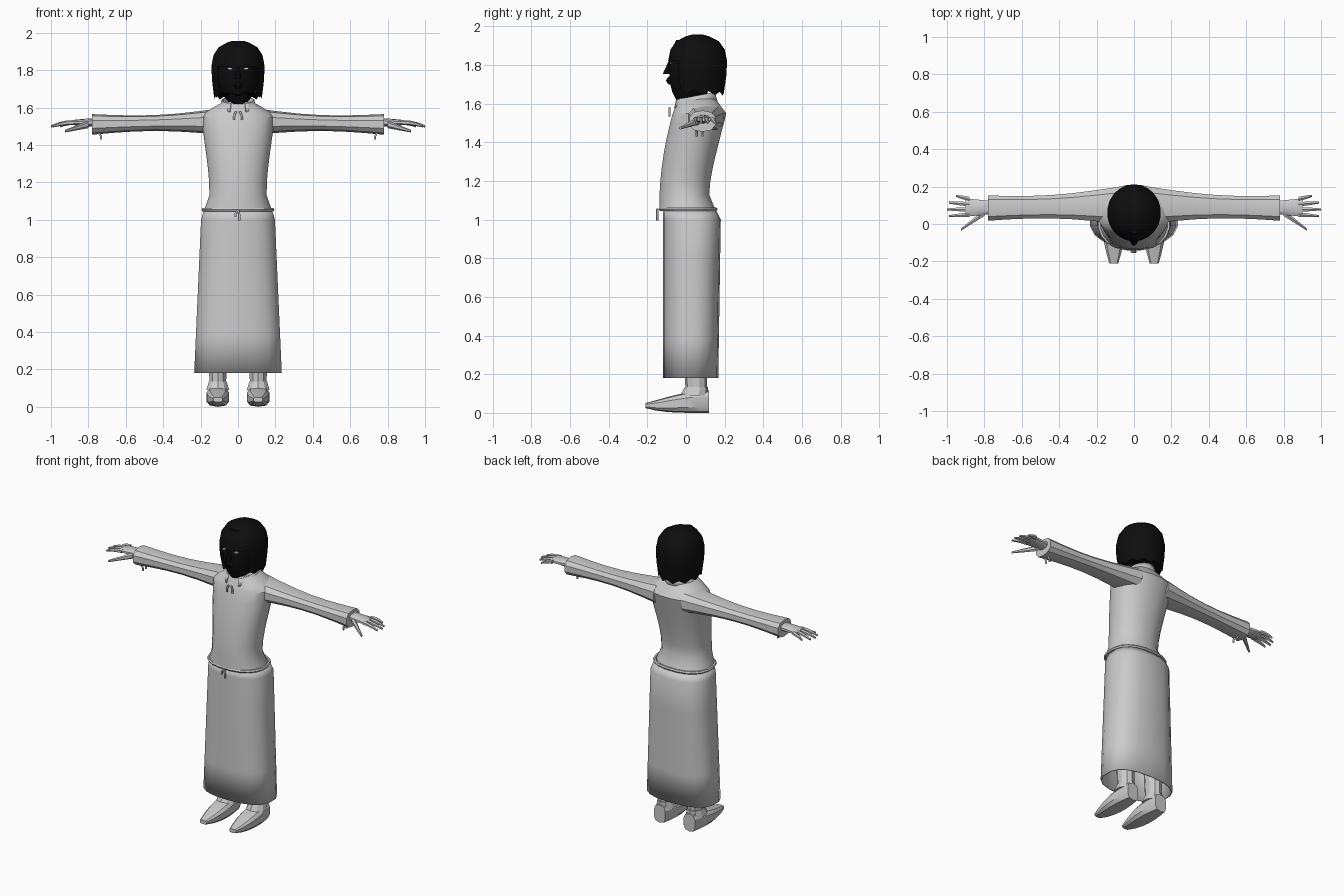
import bpy, bmesh, math
from math import sin, cos, pi, sqrt
from mathutils import Vector

if "Cube" in bpy.data.objects:
    bpy.data.objects.remove(bpy.data.objects["Cube"], do_unlink=True)


def material(name, value):
    mat = bpy.data.materials.new(name)
    mat.use_nodes = True
    rgba = (value, value, value, 1)
    mat.diffuse_color = rgba
    mat.node_tree.nodes["Principled BSDF"].inputs["Base Color"].default_value = rgba
    return mat


GREY = material("light grey", 0.6)
BLACK = material("near black", 0.004)
WHITE = material("eye white", 0.8)
X_AXIS, Y_AXIS, Z_AXIS = Vector((1, 0, 0)), Vector((0, 1, 0)), Vector((0, 0, 1))
PLANES = {"x": (Y_AXIS, Z_AXIS), "y": (X_AXIS, Z_AXIS), "z": (X_AXIS, Y_AXIS)}


def mix(start, end, t):
    return start + (end - start) * t


# Sample a rule from its start to its end
def sample(rule, count):
    return [rule(i / count) for i in range(count + 1)]


# Upright sections from height, half width, front and back
def upright(rows, x=0):
    return [((x, (front + back) / 2, z), width, (back - front) / 2)
            for z, width, front, back in rows]


def bulge(value, power):
    return math.copysign(abs(value) ** power, value)


# Skin a row of rounded sections, each given as centre and two radii
def loft(name, rings, mat, axis="z", sides=10, power=1.0, caps=True, lift=None, keep=None):
    across, up = PLANES[axis]
    bm = bmesh.new()
    loops = []
    for row, (centre, a, b) in enumerate(rings):
        loop = []
        for i in range(sides):
            angle = 2 * pi * (i + 0.5) / sides
            point = Vector(centre)
            point += across * a * bulge(cos(angle), power)
            point += up * b * bulge(sin(angle), power)
            if lift:
                point.z += lift(row, i, angle)
            loop.append(bm.verts.new(point))
        loops.append(loop)
    for row, (low, high) in enumerate(zip(loops, loops[1:])):
        for i in range(sides):
            j = (i + 1) % sides
            if keep is None or keep(row, 2 * pi * j / sides):
                bm.faces.new((low[i], low[j], high[j], high[i]))
    if caps:
        bm.faces.new(loops[0])
        bm.faces.new(loops[-1])
    bmesh.ops.recalc_face_normals(bm, faces=bm.faces)
    mesh = bpy.data.meshes.new(name)
    bm.to_mesh(mesh)
    bm.free()
    mesh.materials.append(mat)
    part = bpy.data.objects.new(name, mesh)
    bpy.context.collection.objects.link(part)
    bpy.ops.object.select_all(action="DESELECT")
    part.select_set(True)
    bpy.context.view_layer.objects.active = part
    bpy.ops.object.shade_smooth_by_angle(angle=math.radians(28))
    return part


def thicken(part):
    shell = part.modifiers.new("thickness", "SOLIDIFY")
    shell.thickness = 0.007
    shell.offset = -1


# Thin tie hanging from a point
def cord(name, x, y, z, sway, drop):
    curve = bpy.data.curves.new(name, "CURVE")
    curve.dimensions = "3D"
    curve.bevel_depth = 0.006
    curve.bevel_resolution = 1
    curve.use_fill_caps = True
    spline = curve.splines.new("POLY")
    spline.points.add(2)
    for i, point in enumerate(spline.points):
        point.co = (x + sway * sin(i), y, z - drop * i / 2, 1)
    curve.materials.append(GREY)
    bpy.context.collection.objects.link(bpy.data.objects.new(name, curve))


# Long skirt, tucked in at the waist
def skirt_row(t):
    return mix(0.18, 1, t), mix(0.237, 0.2, t), -0.12, mix(0.167, 0.18, t)


skirt_rows = sample(skirt_row, 4) + [(1.05, 0.185, -0.12, 0.155)]
thicken(loft("skirt", upright(skirt_rows), GREY, sides=18, power=0.8, caps=False))


# Blouse with a narrow waist and sloping shoulders
def bodice_row(t):
    waist = sin(pi * sqrt(t))
    return (mix(1.06, 1.55, t), mix(0.18, 0.2, t) - 0.03 * waist,
            mix(-0.14, -0.07, t * t), mix(0.15, 0.21, t) - 0.04 * waist)


def shoulder_row(t):
    return (mix(1.55, 1.63, t), mix(0.2, 0.08, t ** 1.3),
            mix(-0.07, -0.04, t), mix(0.21, 0.15, t))


blouse_rows = sample(bodice_row, 7) + sample(shoulder_row, 3)[1:]
loft("blouse", upright(blouse_rows), GREY, sides=20, power=0.9)


# Belt cord and its tie
def belt_row(t):
    out = 0.01 * cos(2 * pi * t)
    return 1.054 + 0.01 * sin(2 * pi * t), 0.187 + out, -0.132 - out, 0.155 + out


loft("belt", upright(sample(belt_row, 6)), GREY, sides=20, power=0.85, caps=False)
for sway, drop in ((0.01, 0.06), (-0.015, 0.04)):
    cord("belt_tie", 0, -0.148, 1.055, sway, drop)


# Open collar, dipping toward a front notch
def collar_row(t):
    return mix(1.595, 1.64, t), mix(0.1, 0.088, t), mix(-0.075, -0.062, t), mix(0.165, 0.15, t)


thicken(loft("collar", upright(sample(collar_row, 1)), GREY, sides=20, caps=False,
             lift=lambda row, i, angle: 0.02 * sin(angle),
             keep=lambda row, angle: sin(angle) > -0.94))
for side in (-1, 1):
    cord("collar_tie", side * 0.01, -0.085, 1.58, side * 0.012, 0.045)


# Head, neck and features
def head_row(t):
    swell = sin(pi * mix(0.05, 0.95, t))
    return mix(1.62, 1.93, t), 0.11 * sqrt(swell), -0.09 * swell ** 0.3, 0.05 + 0.13 * swell


def nose_row(t):
    return mix(1.755, 1.82, t), mix(0.018, 0.008, t), mix(-0.12, -0.09, t), -0.06


def lip_row(t):
    swell = sin(pi * t)
    return mix(1.7, 1.74, t), mix(0.01, 0.027, swell), mix(-0.09, -0.105, swell), -0.06


loft("neck", upright(sample(lambda t: (mix(1.56, 1.72, t), 0.055, -0.04, 0.11), 1)), BLACK)
loft("head", upright(sample(head_row, 8)), BLACK, sides=16)
loft("nose", upright(sample(nose_row, 2)), BLACK, sides=6)
loft("lips", upright(sample(lip_row, 4)), BLACK, sides=8)


# Bobbed hair with a jagged hem and an opening for the face
def hair_ring(t):
    height = 1 - (1 - t) ** 2
    size = max(0.2, sqrt(1 - height ** 6)) * mix(0.88, 1, min(1, 4 * t))
    return (0, 0.06, mix(1.65, 1.957, height)), 0.146 * size, 0.155 * size


loft("hair", sample(hair_ring, 6), BLACK, sides=22,
     lift=lambda row, i, angle: 0.02 * (i % 2) - 0.01 * sin(angle) if row == 0 else 0,
     keep=lambda row, angle: row > 1 or sin(angle) > -0.75)

# Paired arms, legs and eyes
for side, label in ((1, "left_"), (-1, "right_")):

    def sleeve_ring(t):
        slim = 0.02 * sin(pi * t)
        return ((side * mix(0.1, 0.78, t), mix(0.1, 0.085, t), mix(1.525, 1.51, t)),
                mix(0.1, 0.07, t) - slim, mix(0.07, 0.055, t) - slim)

    def palm_ring(t):
        return ((side * mix(0.74, 0.9, t), 0.088, 1.52),
                mix(0.034, 0.051, t), mix(0.023, 0.011, t * t))

    def finger_ring(t):
        reach = 1 - 0.012 * (finger - 1) ** 2
        spread = 0.05 + 0.028 * finger + 0.008 * (finger - 1) * t
        radius = mix(0.013, 0.006, t * t)
        return (side * mix(0.88, reach, t), spread, 1.52 - 0.02 * t * t), radius, radius

    def thumb_ring(t):
        radius = mix(0.02, 0.007, t)
        return (side * mix(0.8, 0.925, t), mix(0.06, -0.03, t), mix(1.51, 1.474, t)), radius, radius

    def shoe_ring(t):
        half = mix(0.058, 0.013, t * t)
        return ((side * 0.108, mix(0.12, -0.21, t), half + 0.025 * t ** 4),
                0.025 + 0.037 * sin(pi * mix(0.15, 1, t)), half)

    def leg_row(t):
        return mix(0.08, 0.9, t), mix(0.045, 0.075, t), mix(0, -0.05, t), mix(0.107, 0.13, t)

    def ankle_row(t):
        return mix(0.09, 0.135, t), mix(0.064, 0.05, t), mix(-0.03, -0.005, t), 0.115

    def eye_ring(t):
        return (side * 0.045, mix(-0.075, -0.084, t), 1.808), 0.012, 0.006

    loft(label + "sleeve", sample(sleeve_ring, 6), GREY, "x", power=0.8)
    for y in (0.055, 0.085):
        cord(label + "cuff_tie", side * 0.745, y, 1.465, side * -0.015, 0.035)
    loft(label + "palm", sample(palm_ring, 4), GREY, "x", power=0.85)
    for finger in range(4):
        loft(label + "finger", sample(finger_ring, 3), GREY, "x", sides=6)
    loft(label + "thumb", sample(thumb_ring, 3), GREY, "x", sides=6)
    loft(label + "leg", upright(sample(leg_row, 2), side * 0.108), GREY)
    loft(label + "shoe", sample(shoe_ring, 6), GREY, "y", power=0.65)
    loft(label + "shoe_collar", upright(sample(ankle_row, 1), side * 0.108), GREY)
    loft(label + "eye", sample(eye_ring, 1), WHITE, "y", sides=8)
